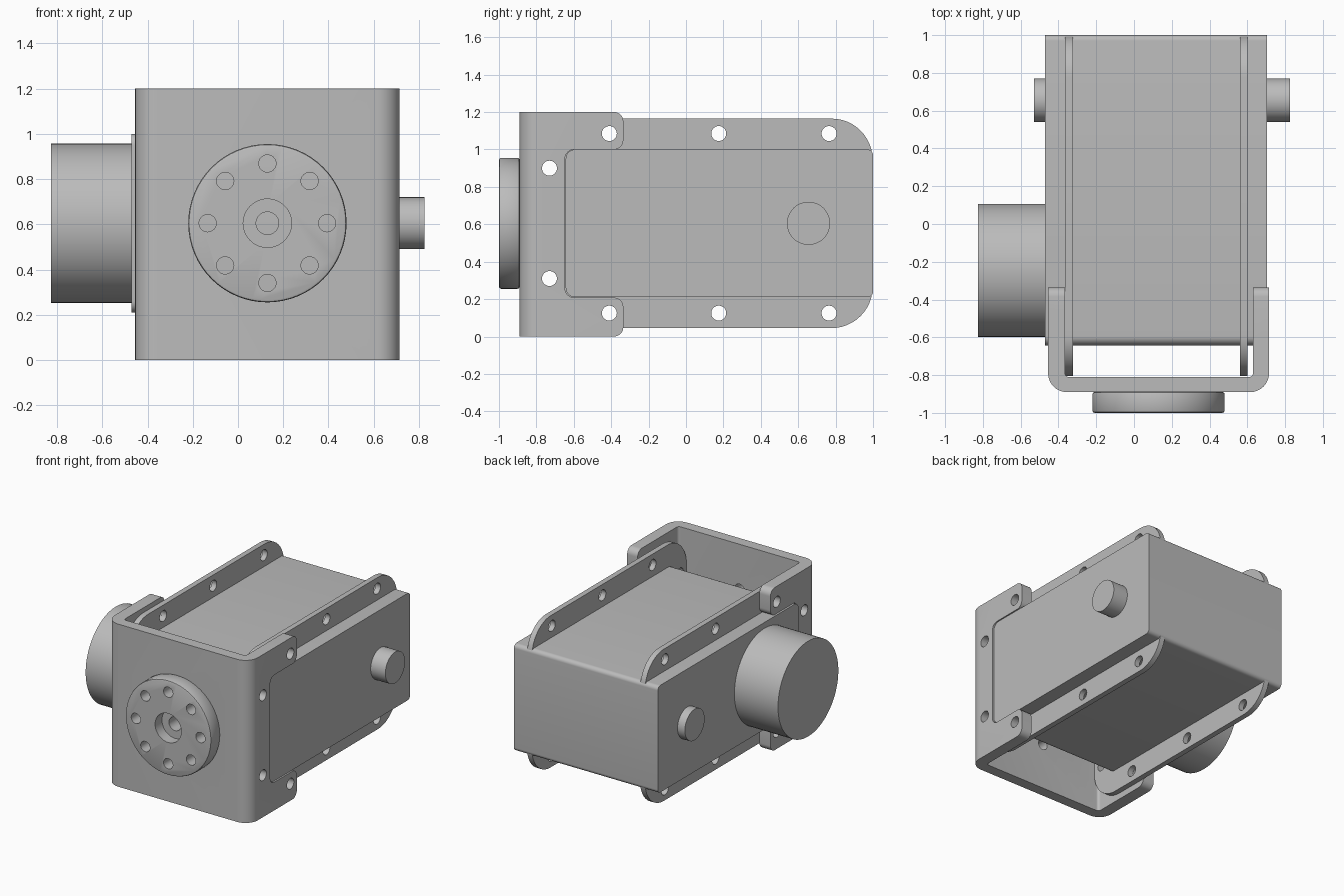
import bpy, bmesh, math
from mathutils import Vector, Matrix

cube = bpy.data.objects.get("Cube")
if cube:
    bpy.data.objects.remove(cube, do_unlink=True)

grey = bpy.data.materials.new("machined_grey")
grey.use_nodes = True
COLOUR = (0.5, 0.5, 0.5, 1)
grey.diffuse_color = COLOUR
grey.node_tree.nodes["Principled BSDF"].inputs["Base Color"].default_value = COLOUR

MID_Z = 0.605          # height of every shaft axis
FACE_X = 0.13          # x of the output flange axis


def add_object(name, bm):
    bmesh.ops.recalc_face_normals(bm, faces=bm.faces)
    mesh = bpy.data.meshes.new(name)
    bm.to_mesh(mesh)
    bm.free()
    ob = bpy.data.objects.new(name, mesh)
    bpy.context.collection.objects.link(ob)
    mesh.materials.append(grey)
    return ob


def rounded(corners, steps=8):
    """Outline from (a, b, radius) corners, each rounded by an arc."""
    pts = []
    for i, (a, b, r) in enumerate(corners):
        p = Vector((a, b))
        if r == 0:
            pts.append(p)
            continue
        u = (Vector(corners[i - 1][:2]) - p).normalized()
        v = (Vector(corners[(i + 1) % len(corners)][:2]) - p).normalized()
        centre = p + (u + v) * r
        for k in range(steps + 1):
            t = k / steps * math.pi / 2
            pts.append(centre - v * r * math.cos(t) - u * r * math.sin(t))
    return pts


def prism(name, outline, axis, lo, hi):
    """Extrude an outline along x (outline in yz) or z (outline in xy)."""
    place = (lambda p, h: (h, p.x, p.y)) if axis == "x" else (lambda p, h: (p.x, p.y, h))
    bm = bmesh.new()
    rings = [[bm.verts.new(place(p, h)) for p in outline] for h in (lo, hi)]
    bm.faces.new(rings[0])
    bm.faces.new(rings[1])
    n = len(outline)
    for i in range(n):
        j = (i + 1) % n
        bm.faces.new((rings[0][i], rings[0][j], rings[1][j], rings[1][i]))
    return add_object(name, bm)


def cylinders(name, axis, lo, hi, radius, centres, sides=32):
    """Cylinders along x (centres y, z) or y (centres x, z)."""
    bm = bmesh.new()
    mid = (lo + hi) / 2
    for a, b in centres:
        pos = (mid, a, b) if axis == "x" else (a, mid, b)
        turn = Matrix.Rotation(math.pi / 2, 4, "Y" if axis == "x" else "X")
        bmesh.ops.create_cone(bm, cap_ends=True, segments=sides, radius1=radius,
                              radius2=radius, depth=hi - lo,
                              matrix=Matrix.Translation(pos) @ turn)
    return add_object(name, bm)


def apply_modifier(ob, mod):
    bpy.context.view_layer.objects.active = ob
    bpy.ops.object.modifier_apply(modifier=mod.name)


def combine(ob, tool, operation="DIFFERENCE"):
    mod = ob.modifiers.new("cut", "BOOLEAN")
    mod.object = tool
    mod.operation = operation
    mod.solver = "EXACT"
    apply_modifier(ob, mod)


# Cutters for the screw holes
side_holes = [(y, MID_Z + s * 0.48) for y in (-0.41, 0.175, 0.765) for s in (-1, 1)]
side_holes += [(-0.73, MID_Z + s * 0.295) for s in (-1, 1)]
side_cutter = cylinders("side_hole_cutter", "x", -0.7, 0.9, 0.04, side_holes)
ring = [(FACE_X + 0.264 * math.cos(k * math.pi / 4),
         MID_Z + 0.264 * math.sin(k * math.pi / 4)) for k in range(8)]
ring_cutter = cylinders("ring_hole_cutter", "y", -1.1, -0.7, 0.038, ring)
bore_cutter = cylinders("bore_cutter", "y", -1.1, -0.92, 0.107, [(FACE_X, MID_Z)], 48)
centre_cutter = cylinders("centre_hole_cutter", "y", -1.15, -0.7, 0.05, [(FACE_X, MID_Z)])

# U bracket: plan outline intersected with a C-shaped side outline
plan = rounded([(-0.455, -0.89, 0.1), (0.715, -0.89, 0.1), (0.715, -0.2, 0), (0.63, -0.2, 0),
                (0.63, -0.81, 0.02), (-0.365, -0.81, 0.02), (-0.365, -0.2, 0), (-0.455, -0.2, 0)])
bracket = prism("bracket", plan, "z", 0, 1.2)
side = rounded([(-1, -0.1, 0), (-0.6, -0.1, 0), (-0.6, 0, 0), (-0.335, 0, 0.05),
                (-0.335, 0.208, 0.05), (-0.647, 0.208, 0.05), (-0.647, 1.0, 0.05),
                (-0.335, 1.0, 0.05), (-0.335, 1.2, 0.05), (-0.6, 1.2, 0),
                (-0.6, 1.3, 0), (-1, 1.3, 0)])
side_shape = prism("bracket_side_cutter", side, "x", -1, 1)
combine(bracket, side_shape, "INTERSECT")
for tool in (side_cutter, ring_cutter, centre_cutter):
    combine(bracket, tool)

# Gearbox body
body = prism("gearbox_body", rounded([(-0.643, 0.21, 0.05), (1.0, 0.21, 0.03),
                                      (1.0, 1.0, 0.03), (-0.643, 1.0, 0.05)]),
             "x", -0.47, 0.705)

# Side plates with rounded ends
plate_outline = rounded([(-0.805, 0.045, 0.22), (0.998, 0.045, 0.22),
                         (0.998, 1.165, 0.22), (-0.805, 1.165, 0.22)], 12)
plates = []
for name, lo in (("right_side_plate", -0.364), ("left_side_plate", 0.56)):
    plate = prism(name, plate_outline, "x", lo, lo + 0.04)
    combine(plate, side_cutter)
    plates.append(plate)

# Output flange with bolt ring and stepped bore
flange = cylinders("output_flange", "y", -1.0, -0.889, 0.35, [(FACE_X, MID_Z)], 64)
bevel = flange.modifiers.new("edge", "BEVEL")
bevel.width = 0.012
bevel.segments = 2
apply_modifier(flange, bevel)
for tool in (bore_cutter, ring_cutter, centre_cutter):
    combine(flange, tool)

# Motor and cross shaft ends
motor = cylinders("motor", "x", -0.826, -0.46, 0.352, [(-0.245, MID_Z)], 64)
right_shaft = cylinders("right_shaft_end", "x", -0.53, -0.46, 0.115, [(0.655, MID_Z)], 48)
left_shaft = cylinders("left_shaft_end", "x", 0.69, 0.825, 0.115, [(0.655, MID_Z)], 48)

# Remove the cutters and smooth the curved faces
for tool in (side_cutter, ring_cutter, bore_cutter, centre_cutter, side_shape):
    bpy.data.objects.remove(tool, do_unlink=True)
bpy.ops.object.select_all(action="DESELECT")
for ob in (bracket, body, flange, motor, right_shaft, left_shaft, *plates):
    ob.select_set(True)
    bpy.context.view_layer.objects.active = ob
bpy.ops.object.shade_smooth_by_angle(angle=math.radians(30))
